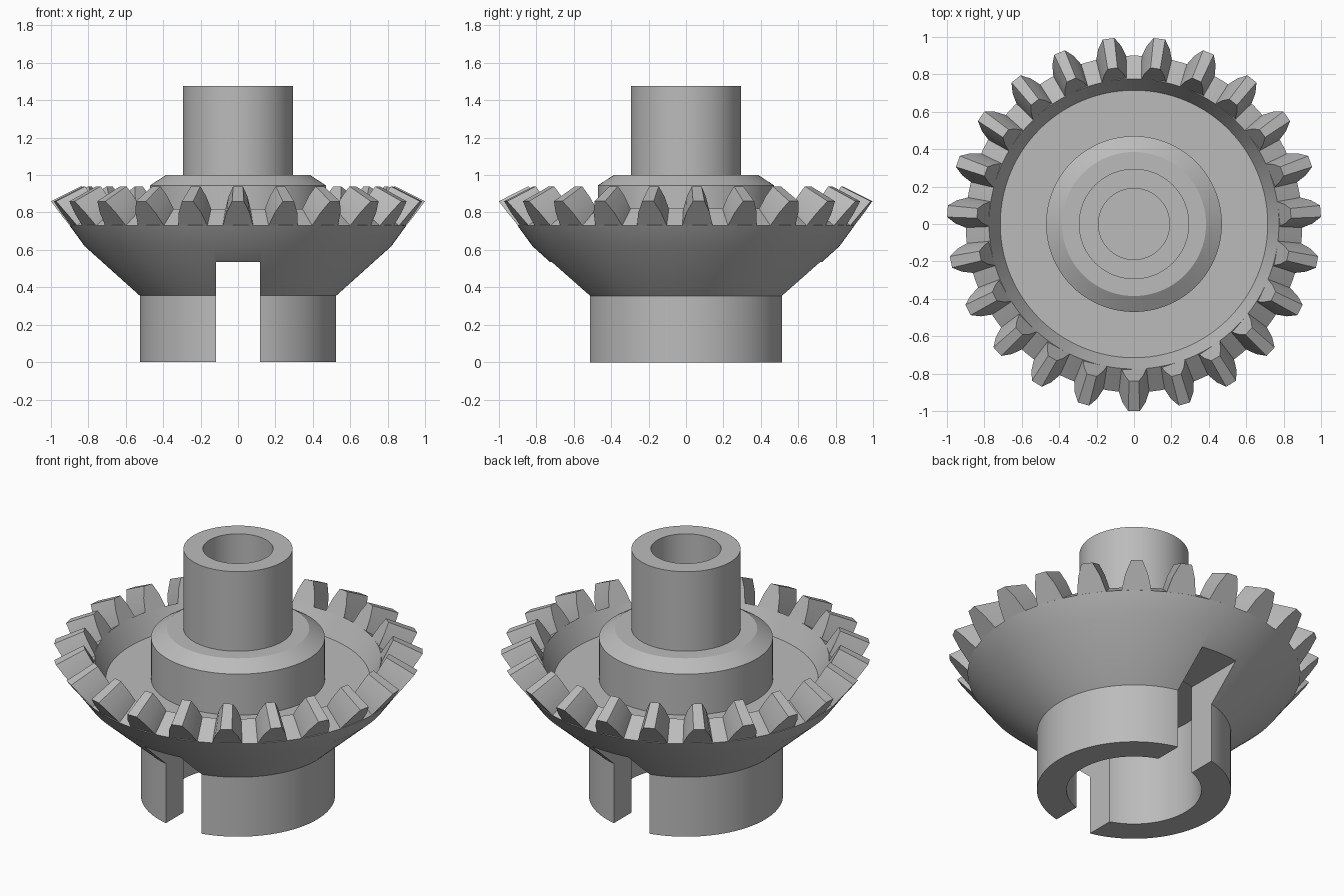
import bpy, bmesh
from math import cos, sin, pi, radians
from mathutils import Matrix

if "Cube" in bpy.data.objects:
    bpy.data.objects.remove(bpy.data.objects["Cube"], do_unlink=True)

TEETH = 23

steel = bpy.data.materials.new("plain grey steel")
steel.use_nodes = True
GREY = (0.5, 0.5, 0.5, 1)
steel.diffuse_color = GREY
steel.node_tree.nodes["Principled BSDF"].inputs["Base Color"].default_value = GREY


def make_object(name, bm):
    bmesh.ops.recalc_face_normals(bm, faces=bm.faces)
    mesh = bpy.data.meshes.new(name)
    bm.to_mesh(mesh)
    bm.free()
    mesh.materials.append(steel)
    obj = bpy.data.objects.new(name, mesh)
    bpy.context.collection.objects.link(obj)
    return obj


def smooth(obj):
    bpy.ops.object.select_all(action="DESELECT")
    obj.select_set(True)
    bpy.context.view_layer.objects.active = obj
    bpy.ops.object.shade_smooth_by_angle(angle=radians(25))


def revolve(name, profile, steps):
    bm = bmesh.new()
    verts = [bm.verts.new((r, 0, z)) for r, z in profile]
    edges = [bm.edges.new(pair) for pair in zip(verts, verts[1:])]
    bmesh.ops.spin(bm, geom=verts + edges, cent=(0, 0, 0), axis=(0, 0, 1),
                   angle=2 * pi, steps=steps, use_duplicate=False)
    bmesh.ops.remove_doubles(bm, verts=bm.verts, dist=0.0005)
    return make_object(name, bm)


# Gear body: shaft with blind bore, hub, dished floor, rim, back cone, hollow collar
body = revolve("gear_body", [
    (0, 0.75), (0.19, 0.75), (0.19, 1.475), (0.295, 1.475), (0.295, 1.0),
    (0.385, 1.0), (0.47, 0.945), (0.47, 0.70), (0.715, 0.70), (0.775, 0.82),
    (0.90, 0.73), (0.82, 0.62), (0.525, 0.355), (0.525, 0), (0.365, 0),
    (0.365, 0.55), (0, 0.55)], TEETH * 6)

# Drive slot cut across the collar
bm = bmesh.new()
bmesh.ops.create_cube(bm, size=1, matrix=Matrix.Translation((0, 0, 0.2175))
                      @ Matrix.Diagonal((0.236, 2.4, 0.635, 1)))
cutter = make_object("slot_cutter", bm)
cutter.hide_render = True
cut = body.modifiers.new("drive slot", "BOOLEAN")
cut.operation = "DIFFERENCE"
cut.solver = "EXACT"
cut.object = cutter
bpy.context.view_layer.objects.active = body
bpy.ops.object.modifier_apply(modifier=cut.name)
bpy.data.objects.remove(cutter, do_unlink=True)
smooth(body)

# Tapered teeth: (radius, height, half width) from root to tip at each end
OUTER = [(0.885, 0.715, 0.084), (0.90, 0.73, 0.081), (0.955, 0.80, 0.062), (1.0, 0.86, 0.031)]
INNER = [(0.775, 0.80, 0.069), (0.775, 0.82, 0.067), (0.81, 0.885, 0.051), (0.84, 0.94, 0.026)]


def end_loop(bm, section, heading):
    points = [(r, z, -w) for r, z, w in section] + [(r, z, w) for r, z, w in reversed(section)]
    return [bm.verts.new((r * cos(heading + w / r), r * sin(heading + w / r), z))
            for r, z, w in points]


bm = bmesh.new()
for i in range(TEETH):
    heading = -pi / 2 + 2 * pi * i / TEETH
    outer, inner = end_loop(bm, OUTER, heading), end_loop(bm, INNER, heading)
    bm.faces.new(outer)
    bm.faces.new(inner[::-1])
    for k in range(len(outer)):
        n = (k + 1) % len(outer)
        bm.faces.new((outer[k], inner[k], inner[n], outer[n]))
teeth = make_object("gear_teeth", bm)
smooth(teeth)
